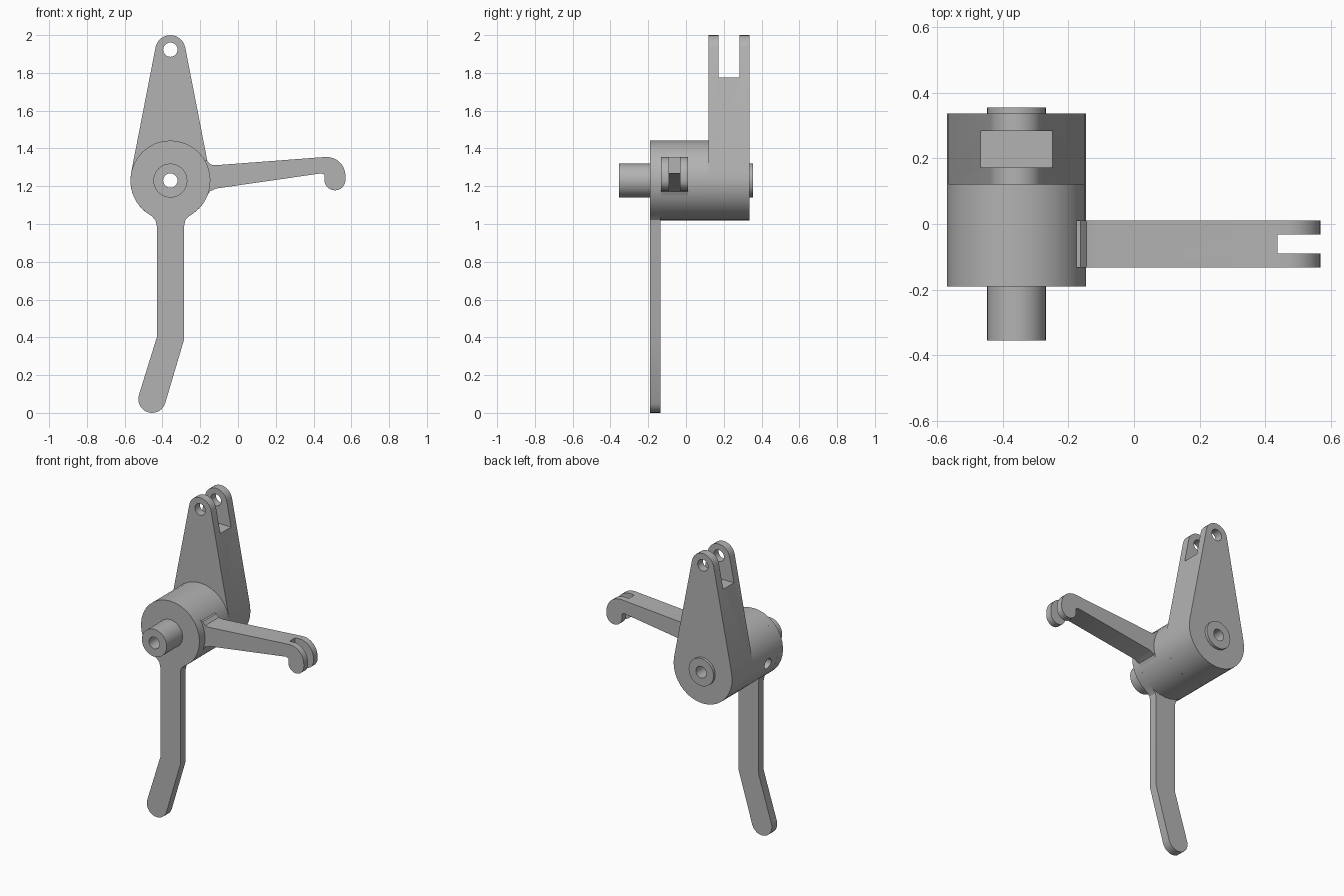
import bpy, bmesh
from math import sin, cos, radians, asin, degrees
from mathutils import Matrix

cube = bpy.data.objects.get("Cube")
if cube:
    bpy.data.objects.remove(cube, do_unlink=True)

steel = bpy.data.materials.new("grey_steel")
steel.use_nodes = True
GREY = (0.45, 0.45, 0.45, 1)
steel.diffuse_color = GREY
steel.node_tree.nodes["Principled BSDF"].inputs["Base Color"].default_value = GREY

CX, CZ = -0.358, 1.23      # pivot axis
HUB_R, EYE_R, BORE_R = 0.212, 0.08, 0.038
EYE_Z = 1.92
FRONT, PLATE, ARM, BACK = -0.19, -0.135, 0.12, 0.337


def arc(cx, cz, r, a0, a1, n):
    angles = [radians(a0 + (a1 - a0) * i / n) for i in range(n + 1)]
    return [(cx + r * cos(a), cz + r * sin(a)) for a in angles]


def circle(cx, cz, r, n=32):
    return arc(cx, cz, r, 0, 360, n)[:-1]


def box(x0, x1, z0, z1):
    return [(x0, z0), (x1, z0), (x1, z1), (x0, z1)]


def prism(name, outline, y0, y1):
    """Extrude an x-z outline from y0 to y1."""
    bm = bmesh.new()
    face = bm.faces.new([bm.verts.new((x, y0, z)) for x, z in outline])
    ext = bmesh.ops.extrude_face_region(bm, geom=[face])
    verts = [v for v in ext["geom"] if isinstance(v, bmesh.types.BMVert)]
    bmesh.ops.translate(bm, verts=verts, vec=(0, y1 - y0, 0))
    bmesh.ops.recalc_face_normals(bm, faces=bm.faces)
    mesh = bpy.data.meshes.new(name)
    bm.to_mesh(mesh)
    bm.free()
    mesh.materials.append(steel)
    ob = bpy.data.objects.new(name, mesh)
    bpy.context.collection.objects.link(ob)
    return ob


def activate(ob):
    bpy.ops.object.select_all(action='DESELECT')
    ob.select_set(True)
    bpy.context.view_layer.objects.active = ob


def cut(ob, cutter):
    mod = ob.modifiers.new("cut", 'BOOLEAN')
    mod.operation = 'DIFFERENCE'
    mod.solver = 'EXACT'
    mod.object = cutter
    activate(ob)
    bpy.ops.object.modifier_apply(modifier=mod.name)
    bpy.data.objects.remove(cutter, do_unlink=True)


# Hub barrel and the shaft stubs on both ends
hub = prism("hub", circle(CX, CZ, HUB_R), PLATE, ARM)
front_stub = prism("front_shaft", circle(CX, CZ, 0.09), -0.355, FRONT)
back_stub = prism("back_shaft", circle(CX, CZ, 0.09), BACK, 0.355)

# Hanging lever, one plate with the front of the hub
lever = prism("lower_lever",
              arc(CX, CZ, HUB_R, -55, 235, 26)
              + [(-0.455, 1.04), (-0.437, 1.02), (-0.43, 0.99), (-0.43, 0.4)]
              + arc(-0.455, 0.073, 0.073, 163, 343, 12)
              + [(-0.285, 0.39), (-0.285, 0.99), (-0.279, 1.02), (-0.26, 1.04)],
              FRONT, PLATE)

# Tapered upper arm, tangent to the hub and the eye
tilt = degrees(asin((HUB_R - EYE_R) / (EYE_Z - CZ)))
upper = prism("upper_arm",
              arc(CX, CZ, HUB_R, 180 - tilt, 360 + tilt, 20)
              + arc(CX, EYE_Z, EYE_R, tilt, 180 - tilt, 12), ARM, BACK)
cut(upper, prism("fork_slot", box(-0.7, 0, 1.775, 2.2), 0.172, 0.283))
cut(upper, prism("eye_hole", circle(CX, 1.923, BORE_R, 20), 0, 0.5))

# Side arm with a forked hook
side = prism("hook_arm",
             [(-0.2, 1.14), (-0.165, 1.145), (-0.15, 1.172), (-0.115, 1.188),
              (0.44, 1.268), (0.457, 1.262)]
             + arc(0.513, 1.234, 0.056, 180, 360, 12)
             + arc(0.469, 1.255, 0.1, 0, 94, 8)
             + [(-0.12, 1.311), (-0.145, 1.315), (-0.163, 1.335), (-0.2, 1.34)],
             -0.132, 0.01)
cut(side, prism("hook_slot", box(0.437, 0.7, 1, 1.5), -0.09, -0.032))

# Bore through the whole axis
for part in (hub, front_stub, back_stub, lever, upper):
    cut(part, prism("bore", circle(CX, CZ, BORE_R, 20), -0.5, 0.5))

# Set-screw hole in the side of the hub
screw = prism("screw_hole", circle(0, 0, 0.035, 20), 0, 0.3)
screw.data.transform(Matrix.Translation((-0.7, -0.04, 1.19))
                     @ Matrix.Rotation(radians(-90), 4, 'Z'))
cut(hub, screw)

for part in (hub, front_stub, back_stub, lever, upper, side):
    activate(part)
    bpy.ops.object.shade_smooth_by_angle(angle=radians(25))
